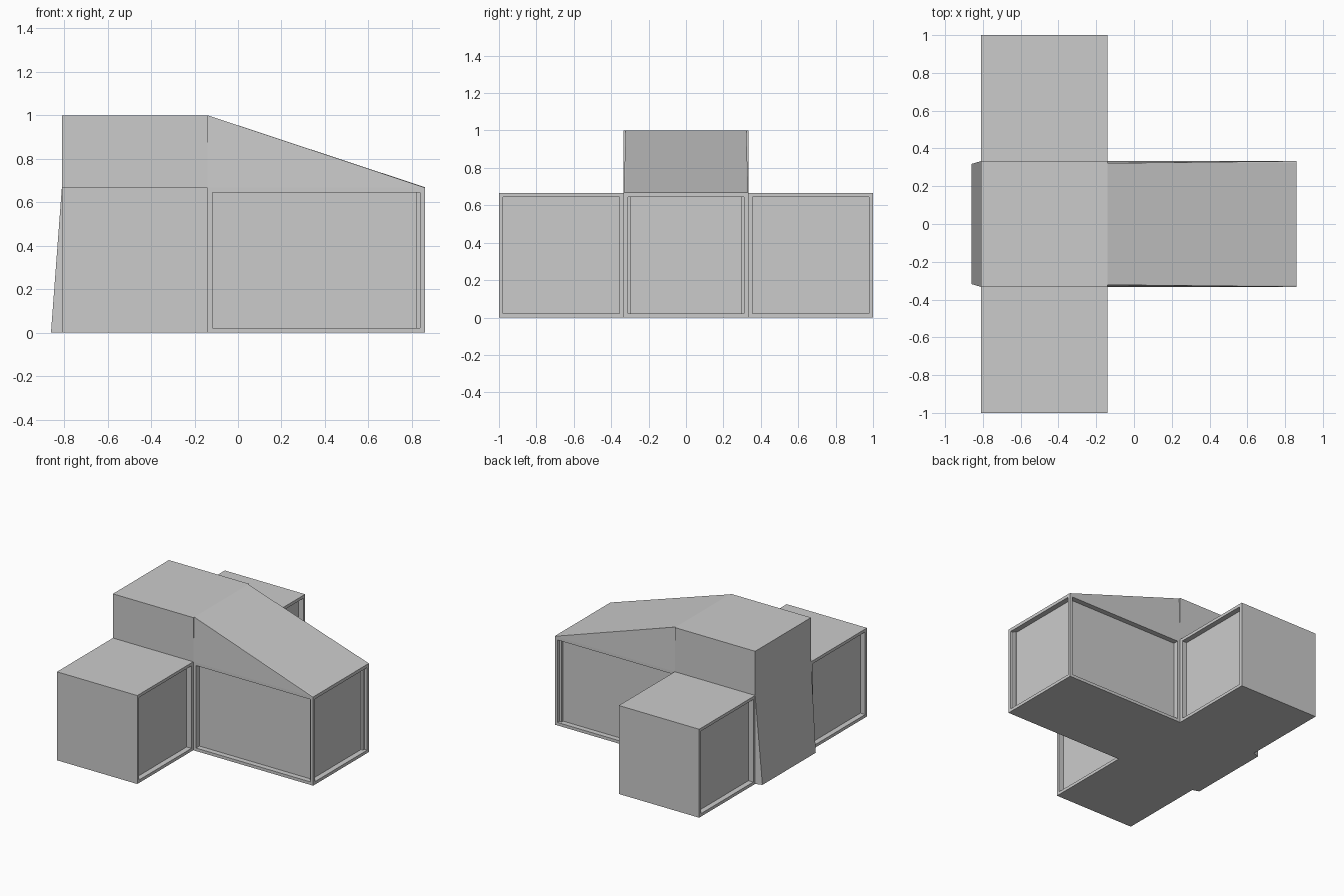
import bpy, bmesh
from mathutils import Vector

if "Cube" in bpy.data.objects:
    bpy.data.objects.remove(bpy.data.objects["Cube"])

XB, XM, XF = -0.81, -0.14, 0.86     # rear wall, junction, front end
W, H, TOP = 0.333, 0.667, 1.0       # half width, wall height, ridge height
FRAME, DEPTH = 0.032, 0.04          # window border and recess


def hull(name, points, windows=(), hidden=()):
    """Convex solid; windows are recessed on the given normals, hidden joins are removed."""
    bm = bmesh.new()
    for p in points:
        bm.verts.new(p)
    bmesh.ops.convex_hull(bm, input=bm.verts)
    bmesh.ops.dissolve_limit(bm, angle_limit=0.002, verts=bm.verts, edges=bm.edges)
    bmesh.ops.recalc_face_normals(bm, faces=bm.faces)
    bm.normal_update()

    def facing(dirs):
        return [f for f in bm.faces if any(f.normal.dot(Vector(d)) > 0.9999 for d in dirs)]

    panes, joins = facing(windows), facing(hidden)
    # frame first, then push the pane straight in for a square reveal
    if panes:
        bmesh.ops.inset_individual(bm, faces=panes, thickness=FRAME, depth=0)
        bm.normal_update()
        for f in panes:
            n = f.normal.copy()
            new = bmesh.ops.extrude_discrete_faces(bm, faces=[f])["faces"][0]
            bmesh.ops.translate(bm, verts=new.verts, vec=-n * DEPTH)
    if joins:
        bmesh.ops.delete(bm, geom=joins, context='FACES')
    mesh = bpy.data.meshes.new(name)
    bm.to_mesh(mesh)
    bm.free()
    obj = bpy.data.objects.new(name, mesh)
    bpy.context.collection.objects.link(obj)
    return obj


def box(x0, x1, y0, y1, z0, z1):
    return [(x, y, z) for x in (x0, x1) for y in (y0, y1) for z in (z0, z1)]


PX, NX, PY, NY, PZ, NZ = ((1, 0, 0), (-1, 0, 0), (0, 1, 0), (0, -1, 0), (0, 0, 1), (0, 0, -1))

# central tower: lower core and raised upper block
hull("tower_base", box(XB, XM, -W, W, 0, H), hidden=(PX, NX, PY, NY, PZ))
hull("tower_upper", box(XB, XM, -W, W, H, TOP), hidden=(NZ,))

# side wings with windows front and rear
hull("wing_left", box(XB, XM, -1, -W, 0, H), windows=(PX, NX), hidden=(PY,))
hull("wing_right", box(XB, XM, W, 1, 0, H), windows=(PX, NX), hidden=(NY,))

# long arm with windows on three sides
hull("long_arm", box(XM, XF, -W, W, 0, H), windows=(PX, PY, NY), hidden=(NX, PZ))

# sloped roof wedge, slightly narrower along its upper edge
roof = [(x, s * y, z) for s in (-1, 1)
        for x, y, z in ((XM, W, H), (XF, W, H), (XF, 0.322, H + 0.002), (XM, 0.322, TOP))]
hull("sloped_roof", roof, hidden=(NX, NZ))

# leaning rear buttress
buttress = [(x, s * y, z) for s in (-1, 1)
            for x, y, z in ((XB, W, 0), (XB, W, H), (-0.86, 0.318, 0))]
hull("rear_buttress", buttress, hidden=(PX,))
